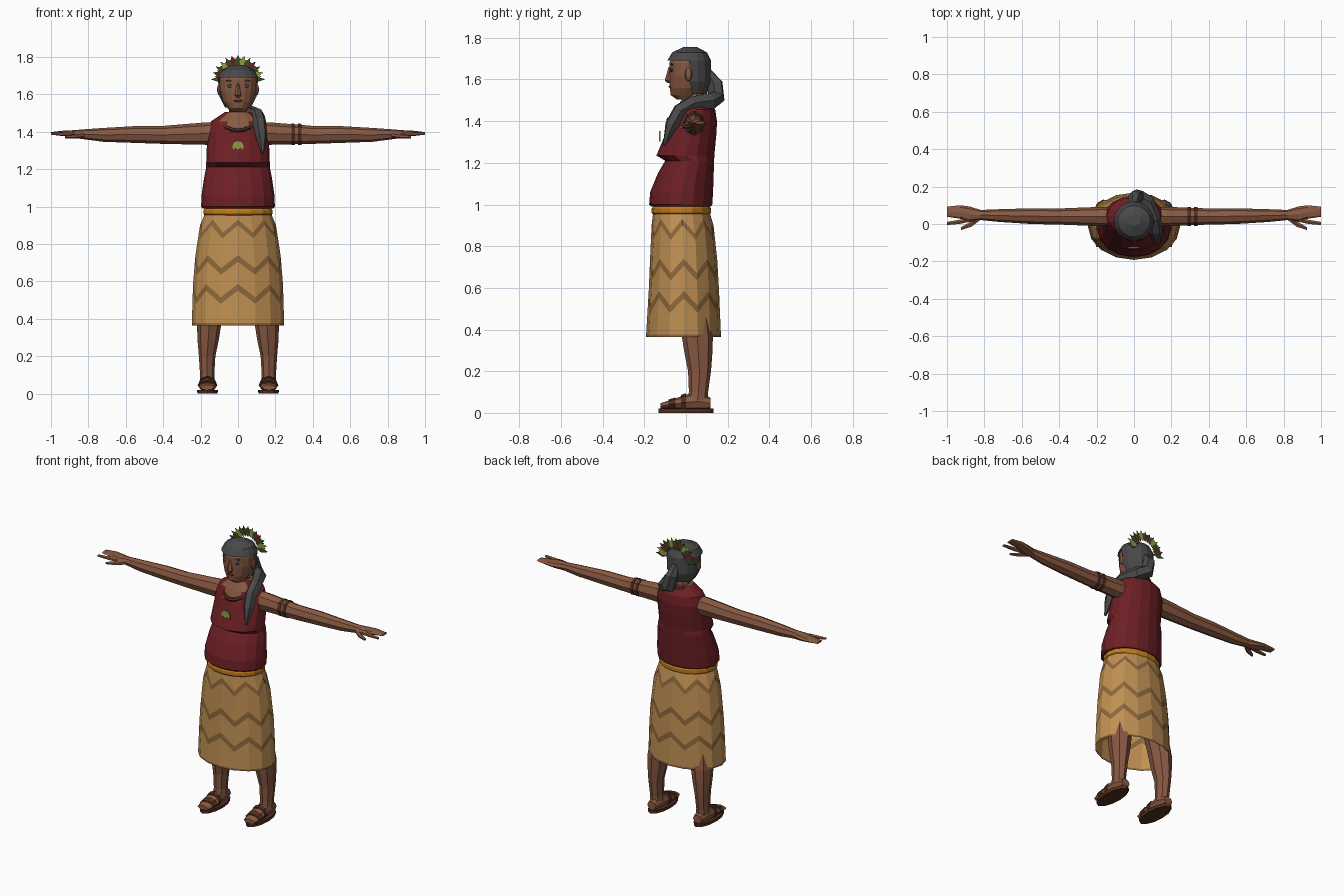
import bpy, bmesh, math
from mathutils import Vector

cube = bpy.data.objects.get("Cube")
if cube:
    bpy.data.objects.remove(cube, do_unlink=True)


def material(name, r, g, b):
    m = bpy.data.materials.new(name)
    m.use_nodes = True
    m.diffuse_color = (r, g, b, 1)
    m.node_tree.nodes["Principled BSDF"].inputs["Base Color"].default_value = (r, g, b, 1)
    return m


skin = material("warm skin", .25, .1, .055)
cloth = material("dark red cloth", .15, .014, .018)
straw = material("tan skirt", .52, .275, .085)
pattern = material("brown pattern", .26, .135, .043)
gold = material("orange belt", .55, .2, .012)
hair_grey = material("charcoal hair", .066, .066, .068)
leather = material("dark leather", .085, .026, .013)
green = material("leaf green", .035, .075, .014)
olive = material("olive yellow", .32, .32, .065)


def finish(name, bm, mats, normals=True):
    if normals:
        bmesh.ops.recalc_face_normals(bm, faces=bm.faces)
    mesh = bpy.data.meshes.new(name)
    bm.to_mesh(mesh)
    bm.free()
    for m in mats:
        mesh.materials.append(m)
    ob = bpy.data.objects.new(name, mesh)
    bpy.context.collection.objects.link(ob)
    return ob


def bridge(bm, a, b, index=0):
    n = len(a)
    for k in range(n):
        f = bm.faces.new((a[k], a[(k + 1) % n], b[(k + 1) % n], b[k]))
        f.material_index = index


def loft(name, mats, axis, rings, n=8, side=1, caps=True, drop=None, paint=None):
    """Rings are (position on axis, two centre coordinates, two radii)."""
    bm = bmesh.new()
    rows = []
    for t, u, v, ru, rv in rings:
        row = []
        for k in range(n):
            a = math.tau * k / n
            p = [u + ru * math.sin(a), v - rv * math.cos(a)]
            p.insert("XYZ".index(axis), t)
            row.append(bm.verts.new((p[0] * side, p[1], p[2])))
        rows.append(row)
    for a, b in zip(rows, rows[1:]):
        bridge(bm, a, b)
    if caps:
        bm.faces.new(rows[0])
        bm.faces.new(rows[-1])
    if paint:
        for f in bm.faces:
            f.material_index = paint(f.calc_center_median())
    if drop:
        bad = [f for f in bm.faces if drop(f.calc_center_median())]
        bmesh.ops.delete(bm, geom=bad, context="FACES")
    return finish(name, bm, mats)


def upright(rows):
    """Turn (height, half width, front, back) into rings."""
    return [(z, 0, (f + b) / 2, w, (b - f) / 2) for z, w, f, b in rows]


def plate(name, mat, points, y):
    bm = bmesh.new()
    bm.faces.new([bm.verts.new((x, y, z)) for x, z in points])
    return finish(name, bm, [mat])


def tube(name, mat, points, depth, cyclic=False):
    """Faceted tube through (position, relative radius) points."""
    cu = bpy.data.curves.new(name, "CURVE")
    cu.dimensions = "3D"
    cu.bevel_depth, cu.bevel_resolution, cu.use_fill_caps = depth, 1, True
    sp = cu.splines.new("POLY")
    sp.points.add(len(points) - 1)
    for p, (co, r) in zip(sp.points, points):
        p.co, p.radius = (*co, 1), r
    sp.use_cyclic_u = cyclic
    cu.materials.append(mat)
    ob = bpy.data.objects.new(name, cu)
    bpy.context.collection.objects.link(ob)
    bpy.ops.object.select_all(action="DESELECT")
    ob.select_set(True)
    bpy.context.view_layer.objects.active = ob
    bpy.ops.object.convert(target="MESH")
    for f in ob.data.polygons:
        f.use_smooth = False


def blob(name, mat, centre, size):
    bm = bmesh.new()
    bmesh.ops.create_uvsphere(bm, u_segments=8, v_segments=6, radius=1)
    for v in bm.verts:
        v.co = Vector(centre) + v.co * Vector(size)
    return finish(name, bm, [mat])


# Top with a bare neckline
loft("sleeveless_top", [cloth, skin], "Z", upright([
    (.99, .19, -.165, .12), (1.0, .197, -.177, .126), (1.06, .195, -.172, .13),
    (1.15, .182, -.135, .133), (1.21, .17, -.1, .135), (1.235, .17, -.142, .136),
    (1.34, .166, -.098, .146), (1.4, .164, -.075, .149), (1.455, .145, -.05, .14),
    (1.505, .07, -.02, .1)]), n=16,
    paint=lambda c: int(c.z > 1.49 or (c.z > 1.4 and c.y < 0 and abs(c.x) < .07)))

# Skirt: zigzag rows drop at every second corner
outline = [(.365, .247, -.192, .168), (.6, .24, -.178, .158), (.8, .222, -.17, .146),
           (.9, .203, -.165, .132), (.96, .178, -.158, .114)]


def skirt_point(z, k, n):
    for lo, hi in zip(outline, outline[1:]):
        if z <= hi[0]:
            break
    t = (z - lo[0]) / (hi[0] - lo[0])
    w, f, b = (p + (q - p) * t for p, q in zip(lo[1:], hi[1:]))
    a = math.tau * k / n
    return w * math.sin(a), (f + b) / 2 - (b - f) / 2 * math.cos(a), z


bm = bmesh.new()
levels = [(.365, 0), (.377, 0), (.48, .07), (.515, .07), (.635, .07), (.67, .07),
          (.83, .07), (.86, .07), (.96, 0)]
rows = [[bm.verts.new(skirt_point(z + amp * (k % 2 == 0), k, 16)) for k in range(16)]
        for z, amp in levels]
for i in range(len(rows) - 1):
    bridge(bm, rows[i], rows[i + 1], int(i % 2 == 0))
finish("patterned_skirt", bm, [straw, pattern])

loft("belt", [gold], "Z", upright([
    (.95, .176, -.156, .113), (.96, .184, -.165, .12), (.98, .184, -.165, .12),
    (.993, .176, -.156, .113)]), n=16)

# Neck, head and face
loft("neck", [skin], "Z", upright([(1.42, .065, -.04, .11), (1.5, .052, -.015, .09),
                                   (1.58, .05, -.02, .08)]), n=10)
loft("head", [skin], "Z", upright([
    (1.505, .04, -.045, .05), (1.525, .055, -.073, .07), (1.56, .08, -.078, .09),
    (1.62, .098, -.08, .1), (1.68, .1, -.08, .105), (1.73, .078, -.055, .09)]), n=16)
loft("nose", [skin], "Z", upright([(1.583, .012, -.088, -.05), (1.595, .019, -.102, -.05),
                                   (1.66, .007, -.084, -.05)]), n=6)
blob("mouth", leather, (0, -.076, 1.565), (.025, .007, .006))
for s, label in ((1, "left"), (-1, "right")):
    blob(label + "_eye", hair_grey, (s * .04, -.068, 1.645), (.019, .008, .01))
    blob(label + "_brow", hair_grey, (s * .042, -.068, 1.672), (.022, .008, .005))
    blob(label + "_ear", skin, (s * .1, .012, 1.625), (.012, .018, .032))

# Hair cap open at the face, and the ponytail over the left shoulder
loft("hair_cap", [hair_grey], "Z", upright([
    (1.53, .07, -.04, .1), (1.59, .1, -.085, .122), (1.69, .108, -.09, .12),
    (1.73, .088, -.066, .1), (1.757, .035, -.01, .05)]), n=16,
    drop=lambda c: c.z < 1.67 and c.y < .025)
tube("ponytail", hair_grey, [
    ((0, .1, 1.64), .5), ((.005, .14, 1.58), .9), ((.02, .145, 1.515), 1),
    ((.07, .115, 1.495), 1), ((.105, .03, 1.485), .9), ((.115, -.03, 1.45), .85),
    ((.125, -.07, 1.38), .75), ((.132, -.105, 1.285), .15)], .043)

# Flat leaf fan behind the head, in two layers
for layer, count in ((0, 13), (1, 12)):
    for i in range(count):
        a = math.pi * (i + layer / 2) / 12
        d, w = Vector((math.cos(a), math.sin(a))), Vector((-math.sin(a), math.cos(a)))
        c = Vector((0, 1.68))
        tip = (.145 - .015 * math.sin(a)) * (1 - .13 * layer)
        mat = (green, olive, green, cloth)[(i + layer) % 4]
        plate("crown_leaf", mat, [c + d * .06, c + d * .095 + w * .017,
                                  c + d * tip, c + d * .095 - w * .017], .102 + .004 * layer)

# Necklace and animal shaped pendant
ring = [math.tau * k / 16 for k in range(16)]
tube("necklace", leather, [((.084 * math.sin(a), .012 - .094 * math.cos(a),
                             1.452 - .045 * math.cos(a)), 1) for a in ring], .012, True)
shell = [(.033 * math.cos(math.pi * k / 6), 1.322 + .03 * math.sin(math.pi * k / 6))
         for k in range(7)]
feet = [(-.03, 1.302), (-.018, 1.302), (-.014, 1.314), (-.006, 1.302), (.006, 1.302),
        (.014, 1.314), (.018, 1.302), (.03, 1.302)]
pendant = plate("pendant", olive, shell + feet, -.122)
pendant.modifiers.new("thickness", "SOLIDIFY").thickness = .008

# Limbs, mirrored
for s, label in ((1, "left"), (-1, "right")):
    loft(label + "_arm", [skin], "X", [
        (.11, .04, 1.39, .052, .06), (.17, .04, 1.39, .052, .06), (.4, .04, 1.383, .043, .048),
        (.55, .042, 1.385, .042, .045), (.72, .045, 1.383, .034, .037),
        (.82, .048, 1.386, .027, .027), (.88, .052, 1.388, .042, .02),
        (.93, .064, 1.392, .036, .014), (1, .066, 1.392, .027, .006)], side=s)
    loft(label + "_finger", [skin], "X", [
        (.86, .03, 1.385, .016, .015), (.93, .012, 1.388, .013, .012),
        (1, .003, 1.39, .01, .006)], n=6, side=s)
    loft(label + "_thumb", [skin], "X", [
        (.82, .035, 1.382, .014, .014), (.87, .0, 1.376, .017, .013),
        (.925, -.025, 1.372, .009, .007)], n=6, side=s)
    loft(label + "_leg", [skin], "Z", [
        (.06, .163, .055, .04, .05), (.1, .165, .06, .038, .046), (.2, .165, .065, .044, .055),
        (.28, .16, .06, .056, .066), (.36, .155, .055, .064, .074),
        (.8, .1, 0, .07, .08)], side=s)
    loft(label + "_foot", [skin], "Y", [
        (-.122, .165, .033, .038, .014), (-.07, .163, .04, .049, .022),
        (0, .163, .05, .046, .038), (.06, .163, .055, .041, .045),
        (.118, .163, .045, .03, .028)], side=s)
    loft(label + "_sandal_sole", [leather], "Z", [
        (0, .163, 0, .054, .132), (.02, .163, 0, .056, .132)], n=12, side=s)
    loft(label + "_toe_strap", [leather], "Y", [
        (-.085, .163, .04, .05, .024), (-.05, .163, .044, .053, .03)], side=s)
    loft(label + "_instep_strap", [leather], "Y", [
        (-.025, .163, .048, .051, .038), (0, .163, .051, .05, .043)], side=s)

# Painted bands on the left upper arm
for x in (.285, .32):
    loft("arm_band", [leather], "X", [
        (x, .04, 1.387, .051, .057), (x + .02, .04, 1.386, .05, .056)])
